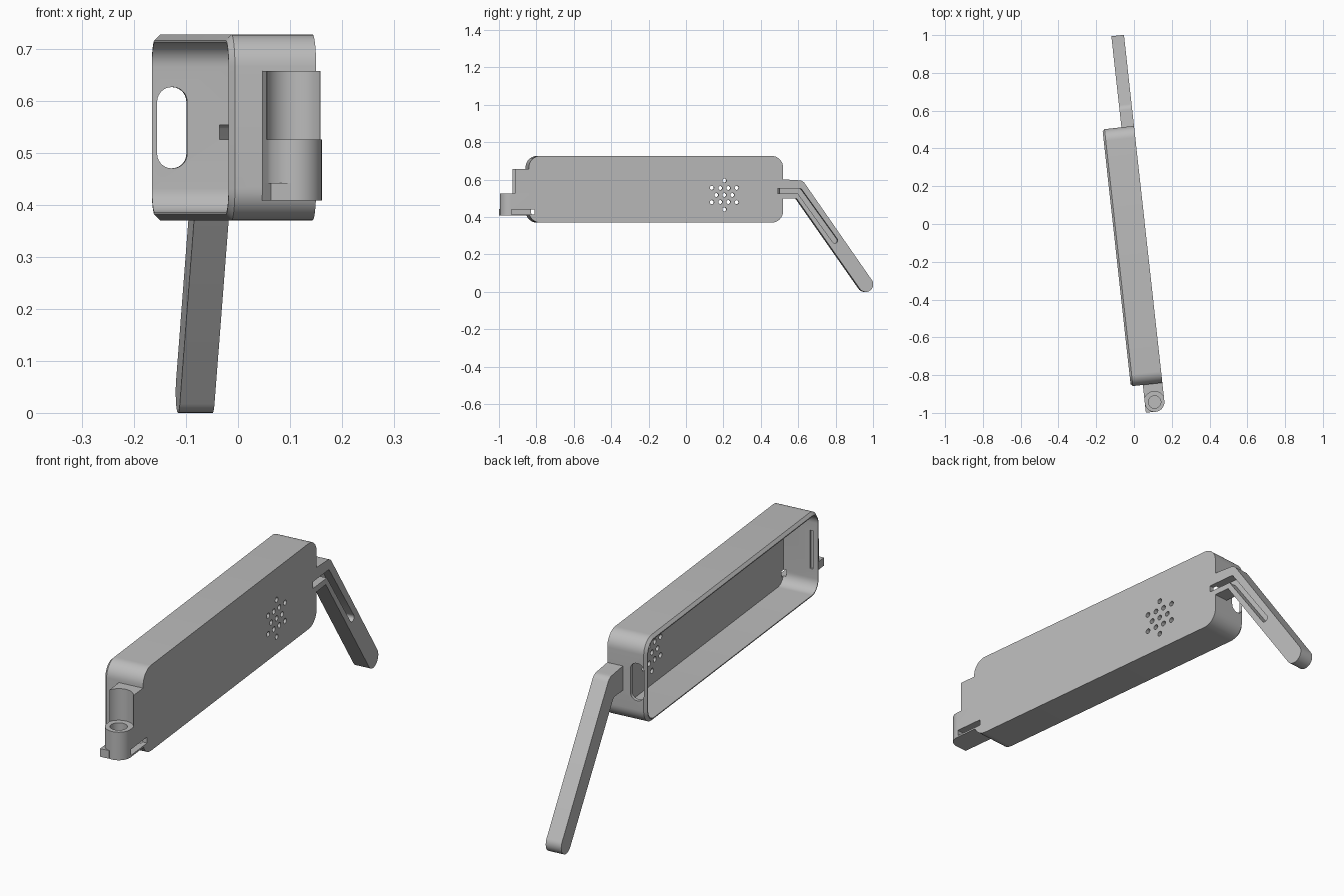
import bpy, bmesh
from math import sin, cos, radians, pi

if "Cube" in bpy.data.objects:
    bpy.data.objects.remove(bpy.data.objects["Cube"])

TILT = radians(6.3)
grey = bpy.data.materials.new("light_grey")
grey.use_nodes = True
COLOUR = (0.5, 0.5, 0.5, 1)
grey.diffuse_color = COLOUR
grey.node_tree.nodes["Principled BSDF"].inputs["Base Color"].default_value = COLOUR


def arc(cx, cy, r, start, end, n=12):
    """Points on an arc, angles in degrees."""
    angles = [radians(start + (end - start) * i / n) for i in range(n + 1)]
    return [(cx + r * cos(a), cy + r * sin(a)) for a in angles]


def circle(cx, cy, r, n=32):
    return arc(cx, cy, r, 0, 360, n)[:-1]


def rounded(a0, a1, b0, b1, r):
    pts = []
    corners = [(a1 - r, b1 - r), (a0 + r, b1 - r), (a0 + r, b0 + r), (a1 - r, b0 + r)]
    for i, (a, b) in enumerate(corners):
        pts += arc(a, b, r, 90 * i, 90 * i + 90, 10)
    return pts


def rect(a0, a1, b0, b1):
    return [(a0, b0), (a1, b0), (a1, b1), (a0, b1)]


def loft(name, axis, sections):
    """Solid through (position, profile) sections along the given axis."""
    place = {"x": lambda p, t: (t, p[0], p[1]),
             "y": lambda p, t: (p[0], t, p[1]),
             "z": lambda p, t: (p[0], p[1], t)}[axis]
    bm = bmesh.new()
    loops = [[bm.verts.new(place(p, t)) for p in prof] for t, prof in sections]
    n = len(loops[0])
    for lo, hi in zip(loops, loops[1:]):
        for i in range(n):
            j = (i + 1) % n
            bm.faces.new((lo[i], lo[j], hi[j], hi[i]))
    bm.faces.new(loops[0])
    bm.faces.new(loops[-1])
    bmesh.ops.recalc_face_normals(bm, faces=bm.faces)
    mesh = bpy.data.meshes.new(name)
    bm.to_mesh(mesh)
    bm.free()
    mesh.materials.append(grey)
    ob = bpy.data.objects.new(name, mesh)
    bpy.context.collection.objects.link(ob)
    return ob


def prism(name, axis, profile, t0, t1):
    return loft(name, axis, [(t0, profile), (t1, profile)])


def activate(ob):
    bpy.ops.object.select_all(action="DESELECT")
    ob.select_set(True)
    bpy.context.view_layer.objects.active = ob


def cut(ob, cutters):
    activate(ob)
    for c in cutters:
        c.hide_render = True
        mod = ob.modifiers.new("cut", "BOOLEAN")
        mod.operation = "DIFFERENCE"
        mod.solver = "EXACT"
        mod.object = c
        bpy.ops.object.modifier_apply(modifier=mod.name)


# Case: open tray with a chamfered rim on its right side
Y0, Y1, Z0, Z1 = -0.852, 0.516, 0.37, 0.727
INNER, OUTER, RIM, CH, WALL = 0.037, 0.057, -0.111, 0.011, 0.015


def case_outline(inset):
    return rounded(Y0 + inset, Y1 - inset, Z0 + inset, Z1 - inset, 0.062 - inset)


case = loft("case", "x", [(RIM, case_outline(CH)), (RIM + CH, case_outline(0)),
                          (OUTER, case_outline(0))])
cavity = prism("cavity_cutter", "x", case_outline(WALL), RIM - 0.05, INNER)
end_slot = prism("end_slot_cutter", "y", rounded(-0.101, -0.043, 0.47, 0.626, 0.028), 0.47, 0.56)
recess = prism("recess_cutter", "y", rect(-0.09, -0.076, 0.47, 0.63), Y0 + 0.007, -0.8)

# Sound holes: a centre, an inner ring and an outer ring
spots = [(0, 0)]
for k in range(6):
    a = k * pi / 3
    spots += [(0.043 * cos(a), 0.043 * sin(a)),
              (0.077 * cos(a + pi / 6), 0.077 * sin(a + pi / 6))]
holes = [prism("sound_hole_cutter", "x", circle(0.2 + y, 0.518 + z, 0.011, 16), 0.02, 0.08)
         for y, z in spots]

# Wire channels shared by the case, the arm and the hinge
GROOVE = 0.02
arm_channel = prism("arm_channel_cutter", "x", rect(0.485, 0.61, 0.525, 0.553), GROOVE, 0.08)
hinge_channel = prism("hinge_channel_cutter", "x", rect(-0.945, -0.82, 0.415, 0.44), 0.025, 0.08)
cut(case, [cavity, end_slot, recess, arm_channel, hinge_channel] + holes)

# Bent arm with a rounded tip
tip = arc(0.961, 0.04, 0.04, 34, -146, 16)
arm_profile = ([(0.508, 0.5), (0.508, 0.602), (0.595, 0.597)]
               + arc(0.6, 0.557, 0.04, 80, 34, 6) + tip + [(0.588, 0.5)])
arm = prism("arm", "x", arm_profile, -0.01, OUTER)
groove = prism("groove_cutter", "x",
               arc(0.605, 0.538, 0.015, 214, 34, 8) + arc(0.795, 0.275, 0.015, 34, -146, 8),
               GROOVE, 0.08)
cut(arm, [arm_channel, groove])

# Hinge: hollow knuckle below, curved seat above, square foot beside
HX, HY, HR = 0.005, -0.949, 0.052
knuckle = prism("hinge_knuckle", "z",
                arc(HX, HY, HR, 180, 360, 24) + [(OUTER, -0.84), (HX - HR, -0.84)],
                0.408, 0.525)
socket = prism("socket_cutter", "z", circle(HX, HY, 0.033), 0.445, 0.6)
cut(knuckle, [socket, hinge_channel])

seat = prism("hinge_seat", "z", rect(HX - HR, OUTER, -0.927, -0.84), 0.525, 0.657)
seat_cut = prism("seat_cutter", "z", circle(HX, HY, 0.056, 48), 0.5, 0.7)
cut(seat, [seat_cut])

foot = prism("hinge_foot", "z", rect(HX - HR, -0.008, -1.0, -0.9), 0.408, 0.442)

# Remove the cutters, then shade and tilt the finished parts
for ob in list(bpy.data.objects):
    if "_cutter" in ob.name:
        bpy.data.objects.remove(ob)
for ob in (case, arm, knuckle, seat, foot):
    activate(ob)
    bpy.ops.object.shade_smooth_by_angle(angle=radians(30))
    ob.rotation_euler.z = TILT
